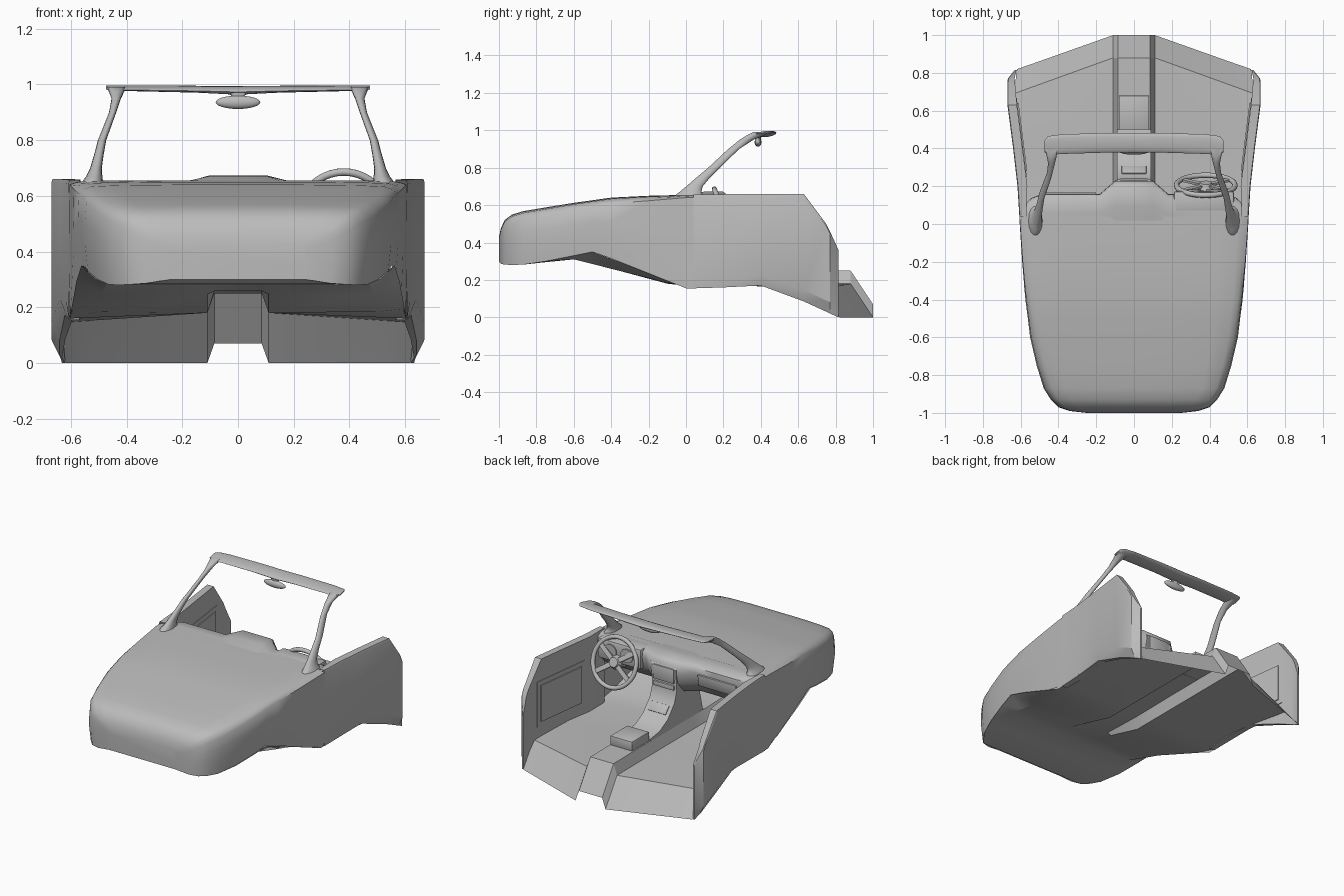
import bpy, bmesh, math
from mathutils import Matrix, Vector

if "Cube" in bpy.data.objects:
    bpy.data.objects.remove(bpy.data.objects["Cube"])

grey = bpy.data.materials.new("plain grey")
grey.diffuse_color = (0.5, 0.5, 0.5, 1)
grey.use_nodes = True
grey.node_tree.nodes["Principled BSDF"].inputs["Base Color"].default_value = grey.diffuse_color


def finish(name, bm, angle=35):
    bmesh.ops.recalc_face_normals(bm, faces=bm.faces)
    me = bpy.data.meshes.new(name)
    bm.to_mesh(me)
    bm.free()
    me.materials.append(grey)
    for p in me.polygons:
        p.use_smooth = True
    me.set_sharp_from_angle(angle=math.radians(angle))
    ob = bpy.data.objects.new(name, me)
    bpy.context.collection.objects.link(ob)
    return ob


def loft(name, rings, closed=True, caps=(True, True), angle=35, sx=1):
    """Skin a row of equal-length point rings."""
    bm = bmesh.new()
    vs = [[bm.verts.new((p[0] * sx, p[1], p[2])) for p in r] for r in rings]
    n = len(rings[0])
    for a, b in zip(vs, vs[1:]):
        for i in range(n if closed else n - 1):
            j = (i + 1) % n
            bm.faces.new((a[i], a[j], b[j], b[i]))
    for flag, r in zip(caps, (vs[0], vs[-1])):
        if flag:
            bm.faces.new(r)
    return finish(name, bm, angle)


def box(name, x, y, z, bevel=0.0, rot=0.0):
    """Box from x, y, z ranges, tilted about x by rot."""
    bm = bmesh.new()
    bmesh.ops.create_cube(bm, size=1)
    bmesh.ops.scale(bm, vec=(x[1] - x[0], y[1] - y[0], z[1] - z[0]), verts=bm.verts)
    if bevel:
        bmesh.ops.bevel(bm, geom=bm.edges[:], offset=bevel, segments=2, affect='EDGES', profile=0.5)
    c = Vector(((x[0] + x[1]) / 2, (y[0] + y[1]) / 2, (z[0] + z[1]) / 2))
    bm.transform(Matrix.Translation(c) @ Matrix.Rotation(rot, 4, 'X'))
    return finish(name, bm)


def mirrored(half):
    """Extend a half section (ending at x = 0 or not) to both sides."""
    return half + [(-x, y, z) for x, y, z in reversed(half) if x > 1e-6]


def ellipse(n, f):
    return [f(math.cos(2 * math.pi * i / n), math.sin(2 * math.pi * i / n)) for i in range(n)]


# hood and front wings: y, half width, top, bottom
hood = [(-1, .25, .43, .30), (-.99, .34, .475, .286), (-.97, .40, .52, .282), (-.93, .44, .55, .28),
        (-.87, .478, .568, .282), (-.75, .515, .588, .30), (-.6, .55, .612, .33), (-.5, .562, .626, .35),
        (-.4, .575, .64, .315), (-.2, .592, .65, .235), (0, .605, .655, .155), (.04, .607, .656, .155)]
section = [(.97, 0), (1, .35), (1, .6), (.985, .8), (.96, .9), (.91, .96), (.75, .985), (.4, 1), (0, 1)]
rings = []
for y, hw, zt, zb in hood:
    k = 1 - .85 * min(1, max(0, (y + 1) / 1.0))
    rings.append(mirrored([(hw * (1 - (1 - fx) * (k if fz < .85 and fz != .35 else 1)), y,
                            zb + (zt - zb) * ((1 - (1 - fz) * k) if fz >= .8 else fz))
                           for fx, fz in section]))
loft("hood_shell", rings, closed=False, caps=(True, False), angle=50)

# underside, floor and tunnel: inner y/z, outer y/z, outer x, edge z, tunnel top
floor = [(-1, .30, -1, .30, .25, .30, .30), (-.97, .284, -.97, .284, .39, .282, .284),
         (-.87, .282, -.87, .282, .465, .282, .282), (-.75, .295, -.75, .295, .51, .30, .295),
         (-.6, .31, -.6, .31, .545, .33, .31), (-.5, .285, -.5, .285, .562, .35, .288),
         (-.35, .247, -.35, .247, .58, .295, .258), (-.1, .18, -.1, .185, .598, .195, .25),
         (.05, .18, .05, .16, .605, .16, .25), (.4, .18, .35, .165, .62, .17, .255),
         (.88, .18, .69, .145, .635, .145, .25), (1, 0, .82, 0, .62, 0, .07)]
rings = []
for yi, zi, yo, zo, xo, ze, zt in floor:
    ya = yo + (yi - yo) * .09 / .52
    rings.append(mirrored([(xo, yo, ze), (xo - .09, ya, zo + (zi - zo) * .17), (.11, yi, zi), (.085, yi, zt)]))
loft("floor_pan", rings, closed=False, caps=(False, False), angle=25)

# doors: y, outer x, inner x, top, bottom
doors = [(.04, .607, .57, .656, .155), (.2, .617, .565, .658, .16), (.4, .64, .59, .66, .17),
         (.63, .67, .62, .66, .085), (.75, .67, .63, .50, .03), (.77, .668, .632, .46, .02),
         (.815, .632, .622, .36, 0)]
for sx, side in ((1, "right"), (-1, "left")):
    rings = [[(xo - .03 * min(1, max(0, y - .1) / .5) * (y < .8), y, zb), (xo, y, zb + .06), (xo, y, zt - .012),
              (xo - .004, y, zt), (xi, y, zt), (xi, y, zb)] for y, xo, xi, zt, zb in doors]
    loft("door_" + side, rings, sx=sx, angle=25, caps=(False, True))
    # raised trim plates on the door inside
    for a, b, lo, hi, t in ((.25, .67, .22, .52, .006), (.28, .64, .25, .49, .012)):
        plate = []
        for y in (a, b):
            x = .567 + (y - .2) * .128
            plate.append([(x - t, y, lo), (x - t, y, hi), (x + .03, y, hi), (x + .03, y, lo)])
        loft("door_trim_" + side, plate, sx=sx)
    # windscreen pillar: z, centre x, radius x, centre y, radius y
    pillar = [(.635, .523, .043, .015, .088), (.655, .521, .036, .018, .075), (.67, .516, .029, .024, .06),
              (.70, .510, .021, .045, .045), (.75, .499, .017, .095, .037),
              (.80, .488, .015, .15, .032), (.90, .45, .013, .255, .03), (.95, .437, .017, .325, .038),
              (.975, .436, .028, .375, .048), (.99, .438, .033, .405, .048)]
    loft("pillar_" + side, [ellipse(14, lambda c, s: (cx + rx * c, cy + ry * s, z))
                            for z, cx, rx, cy, ry in pillar], sx=sx, angle=60)

# windscreen header rail: x, centre y, half depth, half height
head = [(-.474, .41, .03, .004), (-.455, .415, .05, .008), (-.38, .423, .052, .008), (-.15, .43, .052, .011),
        (0, .43, .053, .015)]
head += [(-x, y, d, h) for x, y, d, h in reversed(head[:-1])]
loft("header_rail", [ellipse(14, lambda c, s: (x, cy + d * c, .994 - h + .006 * c + h * s))
                     for x, cy, d, h in head], angle=60)

# rear view mirror with stem
bm = bmesh.new()
bmesh.ops.create_uvsphere(bm, u_segments=24, v_segments=12, radius=1)
bmesh.ops.scale(bm, vec=(.08, .018, .024), verts=bm.verts)
bmesh.ops.translate(bm, vec=(0, .385, .936), verts=bm.verts)
finish("rear_view_mirror", bm, 60)
loft("mirror_stem", [ellipse(10, lambda c, s: (r * c, .39 + .012 * s, z))
                     for z, r in ((.945, .022), (.96, .024), (.975, .045))])

# dashboard: profile (y, z, bulge weight) swept across stations (x, bulge, rise)
prof = [(-.03, .645, 0, 0), (.06, .654, .5, .8), (.125, .652, 1, 1), (.155, .635, 1, .8), (.16, .60, 1, 0),
        (.145, .53, 1, 0), (.10, .46, .8, 0), (0, .42, .3, 0), (-.15, .40, 0, 0)]
stations = [(.585, -.06, -.01), (.54, -.02, -.004), (.48, 0, 0), (.3, 0, 0), (.18, 0, 0), (.10, .07, .022)]
rings = [[(x, y + wy * dy, z + wz * dz) for y, z, wy, wz in prof] for x, dy, dz in stations]
rings += [[(-x, y, z) for x, y, z in r] for r in reversed(rings)]
loft("dashboard", rings, closed=False, caps=(False, False), angle=50)

# centre stack running down onto the tunnel
stack = [(.05, .655), (.21, .655), (.235, .62), (.225, .48), (.25, .41), (.32, .33), (.40, .285), (.5, .27),
         (.5, .253), (-.05, .253)]
loft("centre_stack", [[(x, y, z) for y, z in stack] for x in (-.09, .09)])
for i, (z0, z1) in enumerate(((.53, .625), (.485, .515))):
    box("stack_panel_%d" % i, (-.075, .075), (.21, .24), (z0, z1), .004)
box("stack_tray", (-.065, .065), (.28, .29), (.34, .40), .002, math.radians(41))
box("armrest_box", (-.08, .08), (.5, .68), (.254, .315), .004)

# instrument cowl with two gauges
box("instrument_cowl", (.21, .53), (.06, .175), (.52, .655), .015)
for x in (.31, .43):
    loft("gauge_ring", [ellipse(24, lambda c, s: (x + .045 * c, y, .59 + .045 * s)) for y in (.16, .182)])

# glovebox lid
box("glovebox_lid", (-.48, -.2), (.14, .162), (.52, .60), .005, math.radians(-10))

# steering wheel, built flat then tilted into place
tilt = Matrix.Translation((.38, .205, .54)) @ Matrix.Rotation(math.radians(-70), 4, 'X')
bpy.ops.mesh.primitive_torus_add(major_radius=.155, minor_radius=.014, major_segments=40, minor_segments=10)
rim = bpy.context.object
rim.name = "steering_wheel_rim"
rim.data.transform(tilt)
rim.data.materials.append(grey)
bpy.ops.object.shade_smooth()
bm = bmesh.new()
bmesh.ops.create_cone(bm, cap_ends=True, segments=24, radius1=.045, radius2=.03, depth=.03)
for a in (35, 145, 215, 325):
    m = Matrix.Rotation(math.radians(a), 4, 'Z') @ Matrix.Translation((.09, 0, 0)) @ Matrix.Diagonal((.12, .03, .012, 1))
    bmesh.ops.create_cube(bm, size=1, matrix=m)
bm.transform(tilt)
finish("steering_wheel_spokes", bm)
bm = bmesh.new()
bmesh.ops.create_cone(bm, cap_ends=True, segments=16, radius1=.03, radius2=.03, depth=.12,
                      matrix=tilt @ Matrix.Translation((0, 0, -.06)))
finish("steering_column", bm)
